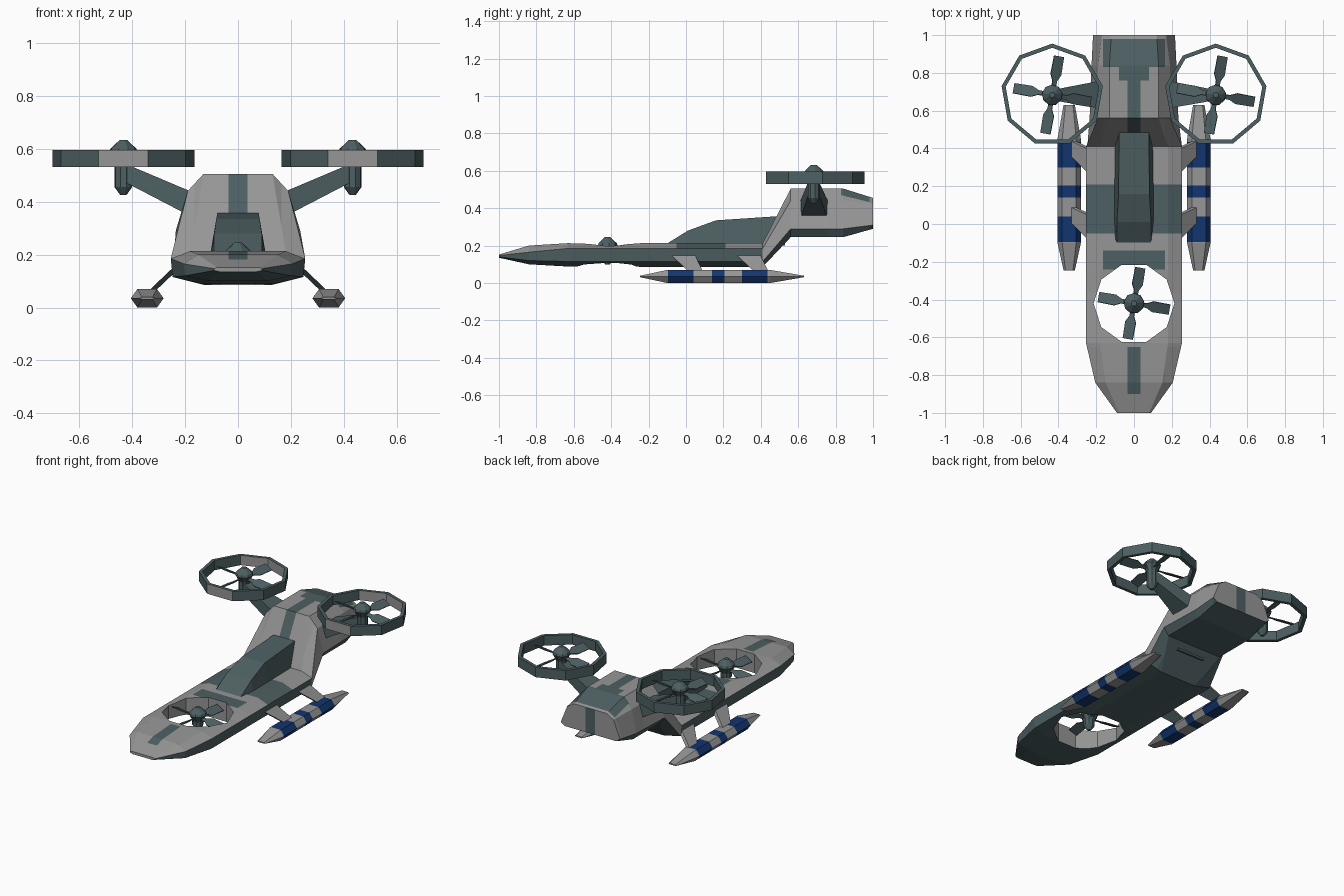
import bpy, bmesh
from math import sin, cos, pi, radians
from mathutils import Vector, Matrix

if "Cube" in bpy.data.objects:
    bpy.data.objects.remove(bpy.data.objects["Cube"])


def material(name, rgb):
    m = bpy.data.materials.new(name)
    m.diffuse_color = (*rgb, 1)
    m.use_nodes = True
    m.node_tree.nodes["Principled BSDF"].inputs["Base Color"].default_value = m.diffuse_color
    return m


GREY = material("light grey", (0.30, 0.305, 0.30))
DARK = material("slate green", (0.075, 0.115, 0.122))
BLUE = material("navy blue", (0.006, 0.035, 0.16))
MATS = [GREY, DARK, BLUE]


def finish(name, bm, rule):
    """Turn a bmesh into an object, colouring each face by rule(centre, normal)."""
    bmesh.ops.recalc_face_normals(bm, faces=bm.faces)
    for f in bm.faces:
        f.material_index = rule(f.calc_center_median(), f.normal)
    me = bpy.data.meshes.new(name)
    bm.to_mesh(me)
    bm.free()
    for m in MATS:
        me.materials.append(m)
    ob = bpy.data.objects.new(name, me)
    bpy.context.collection.objects.link(ob)
    return ob


def loft(rings, closed=False):
    """Skin a list of equal-length point rings; cap the ends unless closed."""
    bm = bmesh.new()
    vs = [[bm.verts.new(p) for p in r] for r in rings]
    n = len(rings[0])
    for a, b in zip(vs, vs[1:] + vs[:1] if closed else vs[1:]):
        for i in range(n):
            j = (i + 1) % n
            bm.faces.new((a[i], a[j], b[j], b[i]))
    if not closed:
        bm.faces.new(vs[0])
        bm.faces.new(vs[-1])
    return bm


def circle(c, r, z, n, start=90):
    return [(c[0] + r * cos(radians(start) + 2 * pi * i / n),
             c[1] + r * sin(radians(start) + 2 * pi * i / n), z) for i in range(n)]


def slice_mesh(bm, axis, values):
    for v in values:
        co, no = Vector(), Vector()
        co[axis], no[axis] = v, 1
        bmesh.ops.bisect_plane(bm, geom=bm.verts[:] + bm.edges[:] + bm.faces[:],
                               plane_co=co, plane_no=no, dist=1e-5)


def dark(c, n):
    return 1


# Hull: half sections (top, upper side, lower side, bottom) along y
def mid(t, b):
    return [(.18, t), (.254, .185), (.247, .115), (.13, b)]


STATIONS = [
    (-1.0, [(.08, .152), (.09, .147), (.09, .14), (.07, .135)]),
    (-.84, [(.15, .20), (.205, .165), (.20, .12), (.11, .10)]),
    (-.63, mid(.213, .088)),
    (-.36, mid(.204, .095)),
    (-.24, mid(.213, .086)),
    (.41, mid(.213, .086)),
    (.56, [(.13, .505), (.19, .44), (.235, .29), (.20, .245)]),
    (.84, [(.13, .505), (.19, .44), (.225, .29), (.20, .245)]),
    (1.0, [(.12, .455), (.17, .425), (.217, .31), (.19, .29)]),
]


def hull_paint(c, n):
    x, y = abs(c.x), c.y
    if n.z < -.05:
        return 1
    if y > .995:
        return int(x < .035)
    if y > .45 and n.z < .3 and x > .1:
        return 0
    stripe = x < .035 and (-.9 < y < -.65 or .41 < y < .83)
    wide = x < .165 and (-.24 < y < -.14 or .83 < y < .98)
    neck = x < .08 and .76 < y < .83
    return int(stripe or wide or neck or -.05 < y < .21)


bm = loft([[(x, y, z) for x, z in h] + [(-x, y, z) for x, z in reversed(h)]
           for y, h in STATIONS])
slice_mesh(bm, 0, (-.165, -.08, -.035, .035, .08, .165))
slice_mesh(bm, 1, (-.9, -.65, -.14, -.05, .21, .76, .83, .98))
hull = finish("hull", bm, hull_paint)

# Nose fan opening
FAN = (0, -.42)
cutter = finish("fan_opening_cutter",
                loft([circle(FAN, .214, z, 10, 0) for z in (0, .4)]), lambda c, n: 0)
cutter.hide_render = True
mod = hull.modifiers.new("fan opening", 'BOOLEAN')
mod.operation, mod.object, mod.solver = 'DIFFERENCE', cutter, 'EXACT'
bpy.context.view_layer.objects.active = hull
bpy.ops.object.modifier_apply(modifier=mod.name)
bpy.data.objects.remove(cutter)

# Canopy: y, base half width, top half width, top height
finish("canopy", loft([[(-b, y, .20), (-t, y, z), (t, y, z), (b, y, .20)] for y, b, t, z in (
    (-.10, .10, .09, .212), (.01, .105, .09, .28), (.16, .105, .082, .335),
    (.49, .10, .078, .357), (.53, .10, .078, .357))]), dark)


# Rotors: lathed hub with four pitched, paddle-shaped blades
def rotor(name, c, z, size, bottom):
    prof = [(.015, .632), (.05, .60), (.055, .585), (.034, .545),
            (.034, bottom + .03), (.012, bottom)]
    finish(name + "_hub", loft([circle(c, r, h + z, 9) for r, h in prof]), dark)
    for k in range(4):
        m = (Matrix.Translation((*c, z + .565)) @ Matrix.Rotation(radians(80 + 90 * k), 4, 'Z')
             @ Matrix.Rotation(radians(25), 4, 'X'))
        rings = [[m @ Vector((r * size, y, h)) for y, h in
                  ((-w, -.003), (w, -.003), (w, .003), (-w, .003))]
                 for r, w in ((.02, .012), (.075, .013), (.11, .031), (.208, .029))]
        finish(f"{name}_blade_{k + 1}", loft(rings), dark)


rotor("nose_fan", FAN, -.387, .92, .485)

for s, side in ((-1, "left"), (1, "right")):
    c = (.433 * s, .683)
    rotor(side + "_rotor", c, 0, 1, .425)

    # Nine-sided duct ring with a light front panel
    finish(side + "_duct_ring",
           loft([circle(c, r, z, 9) for r, z in
                 ((.272, .53), (.272, .595), (.25, .595), (.25, .53))], True),
           lambda p, n: 0 if n.y < -.9 else 1)

    # Arm from hull to rotor pod
    finish(side + "_rotor_arm", loft([
        [(x * s, y0, zb), (x * s, y1, zb), (x * s, y1, zt), (x * s, y0, zt)]
        for x, y0, y1, zb, zt in ((.17, .61, .76, .34, .435), (.43, .655, .71, .475, .545))]), dark)

    # Landing float: hexagonal, banded in blue
    rings = []
    for y, w, e, h in ((-.245, .03, .02, .004), (-.10, .062, .037, .035),
                       (.45, .062, .037, .035), (.63, .03, .02, .004)):
        rings.append([(.343 * s + x, y, .035 + z) for x, z in
                      ((-w, 0), (-e, h), (e, h), (w, 0), (e, -h), (-e, -h))])
    bm = loft(rings)
    BANDS = ((-.095, .04), (.14, .205), (.30, .435))
    slice_mesh(bm, 1, [v for b in BANDS for v in b])
    finish(side + "_float", bm,
           lambda p, n: 2 if any(a < p.y < b for a, b in BANDS) else 0)

    # Two swept struts per float
    for k, dy in enumerate((0, .35)):
        finish(f"{side}_strut_{k + 1}", loft([
            [(x * s, y0 + dy, z), (x * s, y1 + dy, z),
             ((x + .026) * s, y1 + dy, z), ((x + .026) * s, y0 + dy, z)]
            for x, y0, y1, z in ((.215, -.085, .045, .155), (.315, .015, .092, .06))]),
            lambda p, n: 1 if n.z < 0 else 0)
